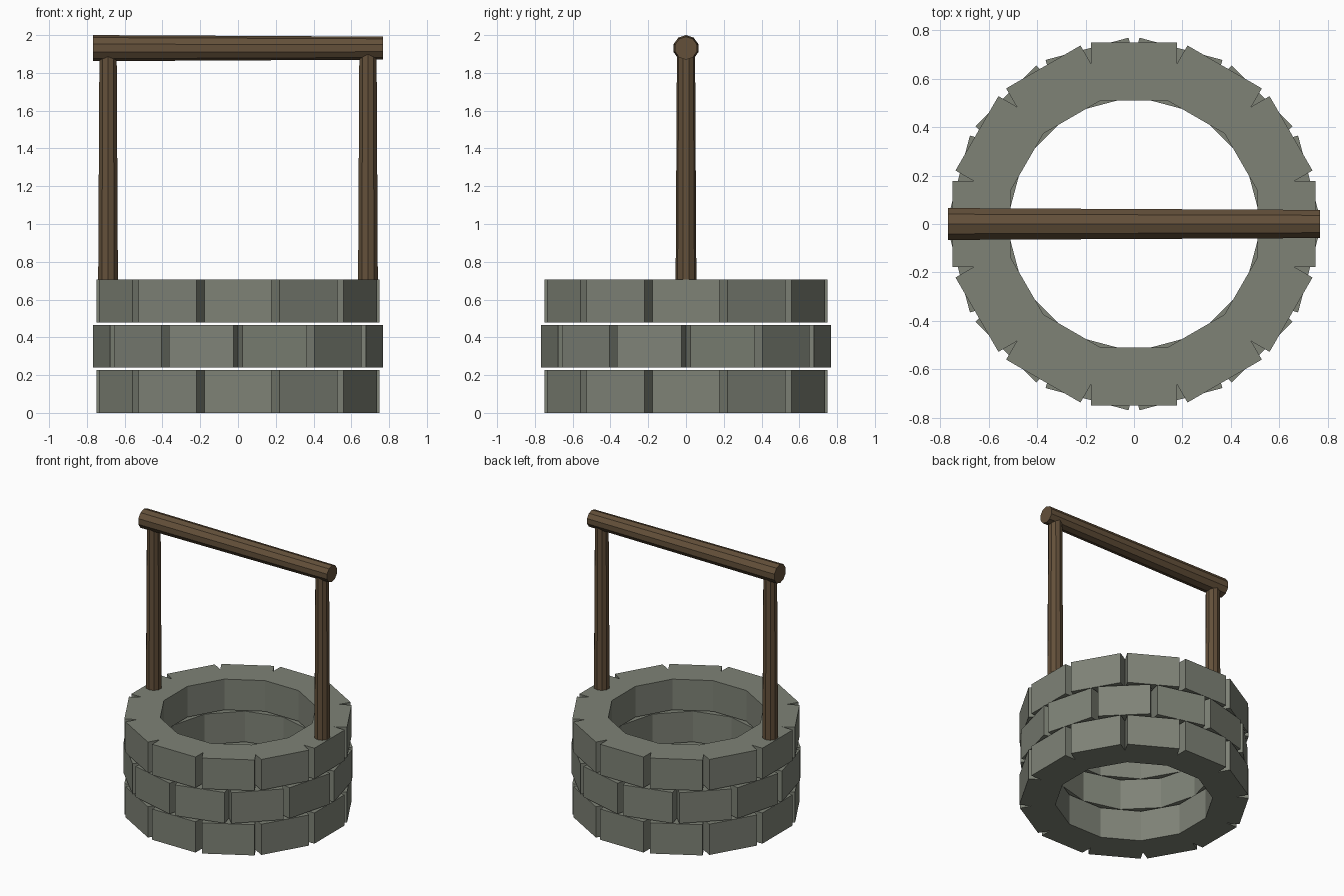
import bpy, bmesh, math
from mathutils import Matrix, Vector

cube = bpy.data.objects.get("Cube")
if cube:
    bpy.data.objects.remove(cube, do_unlink=True)


def material(name, rgb):
    m = bpy.data.materials.new(name)
    m.use_nodes = True
    m.diffuse_color = (*rgb, 1)
    m.node_tree.nodes["Principled BSDF"].inputs["Base Color"].default_value = (*rgb, 1)
    return m


stone = material("grey stone", (0.21, 0.225, 0.183))
wood = material("brown wood", (0.125, 0.08, 0.042))


def finish(bm, name, mat):
    bmesh.ops.recalc_face_normals(bm, faces=bm.faces)
    mesh = bpy.data.meshes.new(name)
    bm.to_mesh(mesh)
    bm.free()
    mesh.materials.append(mat)
    obj = bpy.data.objects.new(name, mesh)
    bpy.context.collection.objects.link(obj)
    return obj


# Stone courses: twelve blocks meeting in V-shaped joints
BLOCKS = 12
OUTER, INNER, HALF_WIDTH = 0.748, 0.51, 0.177
BLOCK_HEIGHT, PITCH = 0.227, 0.239


def stone_course(name, z, turn):
    t = math.tan(math.pi / BLOCKS)
    side = [(INNER * t, INNER), (HALF_WIDTH, HALF_WIDTH / t), (HALF_WIDTH, OUTER)]
    outline = side + [(-x, y) for x, y in reversed(side)]
    bm = bmesh.new()
    for i in range(BLOCKS):
        rot = Matrix.Rotation(turn + i * math.tau / BLOCKS, 3, 'Z')
        bm.faces.new([bm.verts.new(rot @ Vector((x, y, z))) for x, y in outline])
    bmesh.ops.remove_doubles(bm, verts=bm.verts, dist=0.0005)
    top = bmesh.ops.extrude_face_region(bm, geom=bm.faces[:], use_keep_orig=True)
    verts = [v for v in top["geom"] if isinstance(v, bmesh.types.BMVert)]
    bmesh.ops.translate(bm, verts=verts, vec=(0, 0, BLOCK_HEIGHT))
    return finish(bm, name, stone)


for i, name in enumerate(("lower", "middle", "upper")):
    stone_course(name + "_stone_course", i * PITCH, (i % 2) * math.pi / BLOCKS)


# Tapered ten-sided logs
def log(name, r1, r2, length, matrix):
    bm = bmesh.new()
    bmesh.ops.create_cone(bm, cap_ends=True, segments=10, radius1=r1, radius2=r2,
                          depth=length, matrix=matrix)
    return finish(bm, name, wood)


POST_BOTTOM, POST_TOP = 0.69, 1.92
for name, side in (("left", 1), ("right", -1)):
    place = Matrix.Translation((side * 0.688, 0, (POST_BOTTOM + POST_TOP) / 2))
    log(name + "_post", 0.055, 0.048, POST_TOP - POST_BOTTOM, place)

lay_down = Matrix.Rotation(math.pi / 2, 4, 'Y') @ Matrix.Rotation(math.pi / 2, 4, 'Z')
log("cross_beam", 0.069, 0.061, 1.536, Matrix.Translation((0, 0, 1.931)) @ lay_down)
